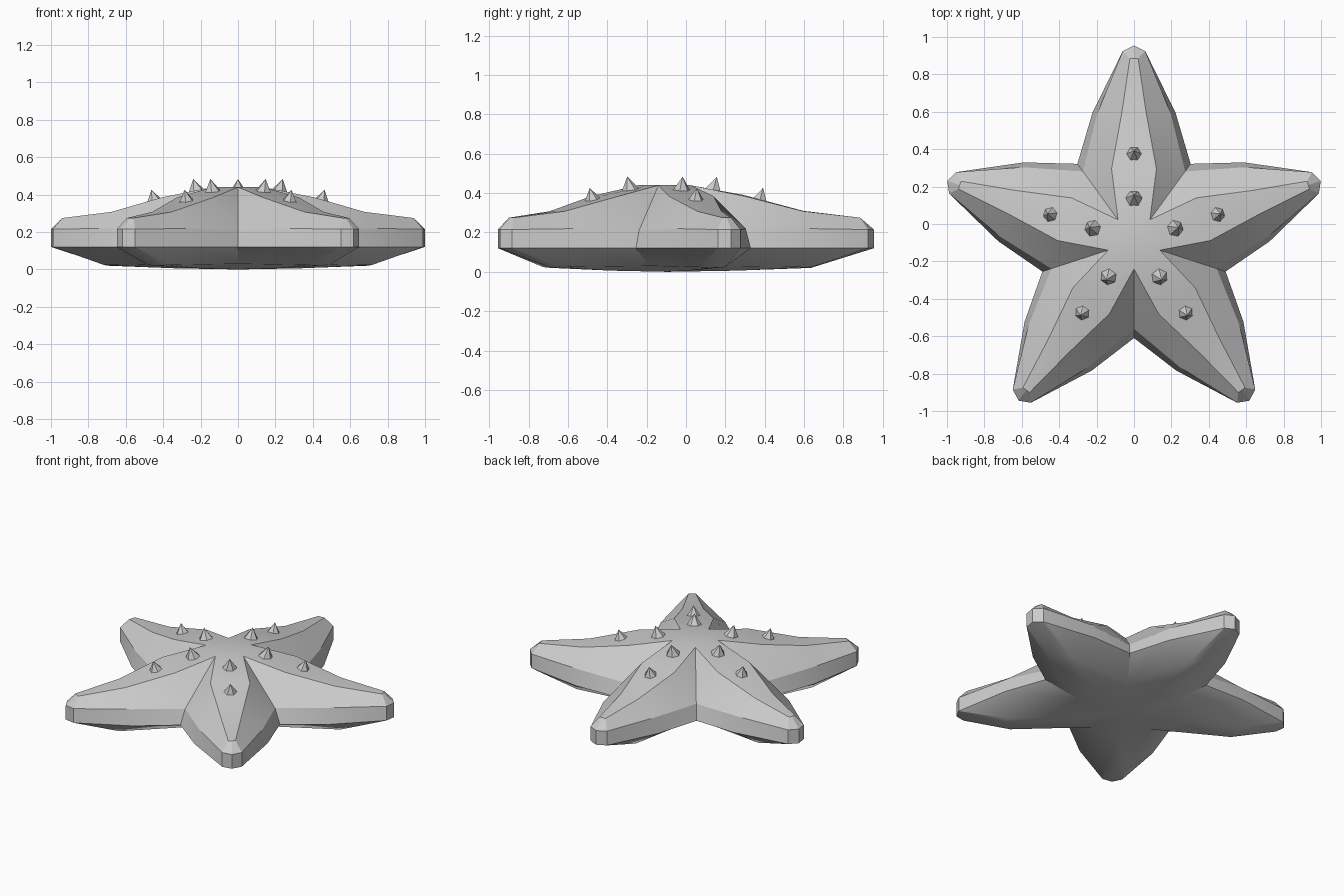
import bpy, bmesh
from math import radians, cos, sin
from mathutils import Vector, Matrix

if "Cube" in bpy.data.objects:
    bpy.data.objects.remove(bpy.data.objects["Cube"])

CENTRE = Vector((0, -0.095, 0))


def valley(r, z):
    # point on the border between two arms
    return (r * cos(radians(36)), r * sin(radians(36)), z)


# Half an arm: u along the arm, v sideways, z up
P = {
    # flat band on top
    "c": (0, 0, .44), "a": valley(.145, .44), "d": (.117, 0, .44),
    "b": (.39, .12, .385), "bc": (.39, 0, .39),
    "m": (.69, .065, .308), "mc": (.69, 0, .31),
    "t": (.98, .022, .275), "tc": (.98, 0, .275),
    # upper and lower rim
    "vu": valley(.465, .21), "vl": valley(.515, .12),
    "mu": (.69, .195, .22), "ml": (.69, .222, .12),
    "tu": (1.02, .06, .215), "tl": (1.02, .06, .12),
    "eu": (1.05, 0, .215), "el": (1.05, 0, .12),
    # underside
    "o": (0, 0, 0), "q": (.35, 0, .006), "vb": valley(.3, .03),
    "r": (.73, .07, .024), "rc": (.73, 0, .02),
}
FACES = ["c d a", "d bc b a", "bc mc m b", "mc tc t m",
         "a b vu", "b m mu vu", "m t tu mu", "t tc eu tu",
         "vu mu ml vl", "mu tu tl ml", "tu eu el tl",
         "o vb q", "q vb r rc", "vb vl ml r", "r ml tl", "rc r tl el"]


def arm_point(i, u, v, z):
    a = radians(90 + 72 * i)
    return CENTRE + Vector((u * cos(a) - v * sin(a), u * sin(a) + v * cos(a), z))


# Starfish body: mirrored half arm repeated five times
bm = bmesh.new()
for i in range(5):
    for side in (1, -1):
        for f in FACES:
            pts = [P[k] for k in f.split()]
            bm.faces.new([bm.verts.new(arm_point(i, u, side * v, z)) for u, v, z in pts])
bmesh.ops.remove_doubles(bm, verts=bm.verts, dist=0.0005)
bmesh.ops.recalc_face_normals(bm, faces=bm.faces)
mesh = bpy.data.meshes.new("starfish_body")
bm.to_mesh(mesh)
bm.free()
body = bpy.data.objects.new("starfish_body", mesh)
bpy.context.collection.objects.link(body)
bpy.context.view_layer.objects.active = body
body.select_set(True)
bpy.ops.object.shade_smooth_by_angle(angle=radians(25))

# Spikes: two on each arm, leaning outwards
for i in range(5):
    for u, z in ((.24, .42), (.475, .363)):
        bpy.ops.mesh.primitive_cone_add(vertices=6, radius1=.058, radius2=0, depth=.09)
        spike = bpy.context.object
        spike.name = "spike"
        turn = Matrix.Rotation(radians(90 + 72 * i), 4, 'Z')
        lean = Matrix.Rotation(radians(15), 4, 'Y')
        spike.matrix_world = Matrix.Translation(arm_point(i, u, 0, z + .02)) @ turn @ lean
